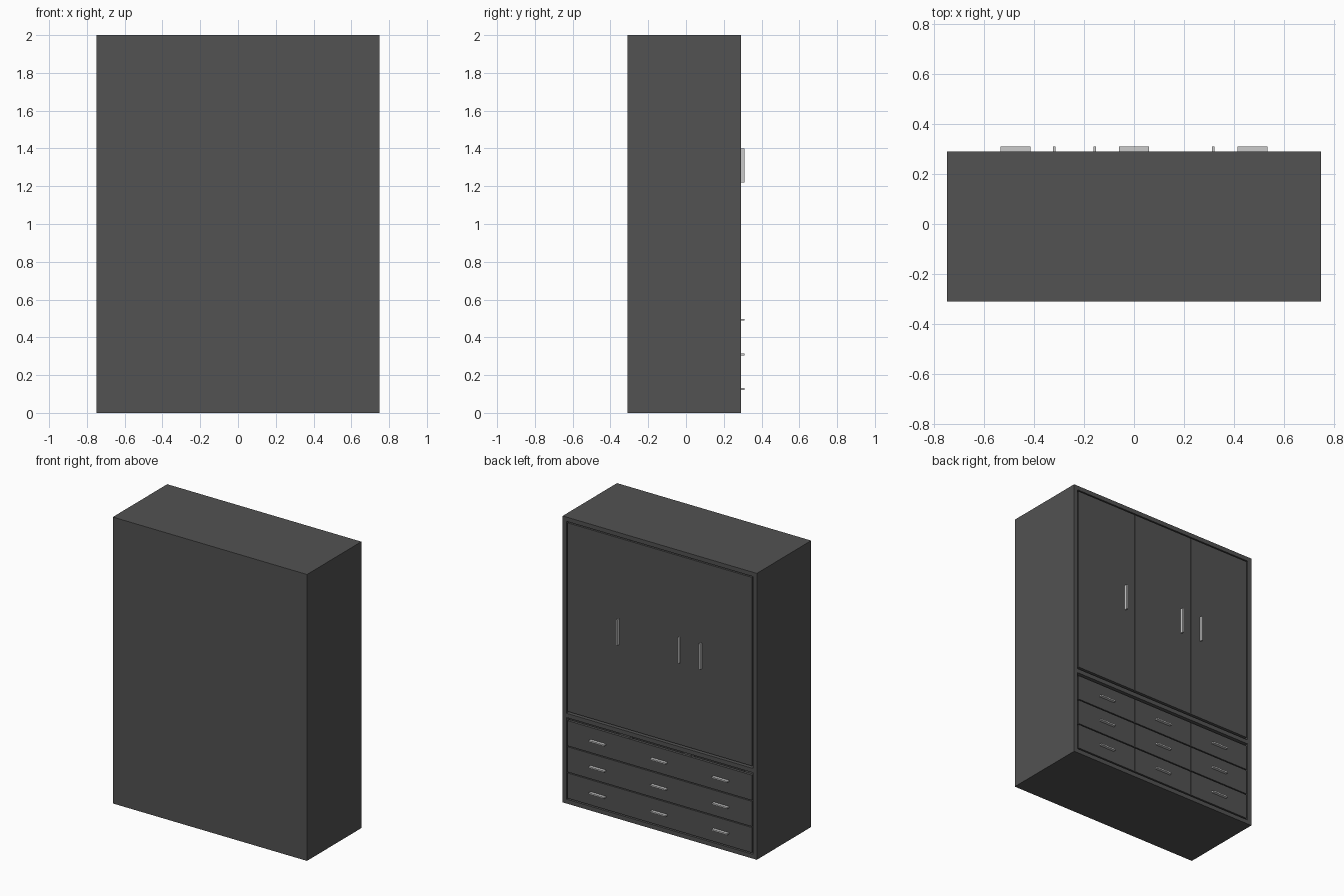
import bpy

if "Cube" in bpy.data.objects:
    bpy.data.objects.remove(bpy.data.objects["Cube"])

dark = bpy.data.materials.new("dark_panel")
dark.diffuse_color = (0.085, 0.085, 0.085, 1)
dark.use_nodes = True
dark.node_tree.nodes["Principled BSDF"].inputs["Base Color"].default_value = dark.diffuse_color


def box(name, x, y, z, mat=dark):
    """Box from (min, max) ranges on each axis."""
    bpy.ops.mesh.primitive_cube_add(size=1, location=[(a + b) / 2 for a, b in (x, y, z)])
    ob = bpy.context.object
    ob.name = name
    ob.scale = [b - a for a, b in (x, y, z)]
    bpy.ops.object.transform_apply(location=False, rotation=False, scale=True)
    if mat:
        ob.data.materials.append(mat)
    return ob


W, T = 0.75, 0.03                 # half width, board thickness
BACK, FRONT = -0.31, 0.29         # doors are on the +y side
IN = W - T
depth = (BACK, FRONT)
inner = (BACK + 0.02, FRONT)

# Carcass
for side, s in (("left", -1), ("right", 1)):
    box(f"{side}_side", sorted((s * IN, s * W)), depth, (0, 2))
box("top_board", (-IN, IN), depth, (2 - T, 2))
box("bottom_board", (-IN, IN), depth, (0, T))
box("back_panel", (-IN, IN), (BACK, BACK + 0.02), (T, 2 - T))
box("middle_shelf", (-IN, IN), inner, (0.60, 0.63))

# Upright dividers behind the doors and drawers
COL = 0.475
for i, x in enumerate((-COL / 2, COL / 2)):
    box(f"lower_divider_{i}", (x - 0.01, x + 0.01), (BACK + 0.02, FRONT - 0.025), (T, 0.60))
    box(f"upper_divider_{i}", (x - 0.01, x + 0.01), (BACK + 0.02, FRONT - 0.025), (0.63, 2 - T))

# Doors, drawer fronts and their bar handles
face = (FRONT - 0.02, FRONT)
bar = (FRONT, FRONT + 0.02)
GAP = 0.001
for c, (cx, hx) in enumerate(((-COL, -0.32), (0, -0.157), (COL, 0.317))):
    xr = (cx - COL / 2 + GAP, cx + COL / 2 - GAP)
    box(f"door_{c}", xr, face, (0.645, 1.962))
    box(f"door_handle_{c}", (hx - 0.005, hx + 0.005), bar, (1.22, 1.40), None)
    for r in range(3):
        z = 0.127 + 0.183 * r
        box(f"drawer_front_{c}_{r}", xr, face, (z - 0.088, z + 0.088))
        box(f"drawer_handle_{c}_{r}", (cx - 0.06, cx + 0.06), bar, (z - 0.005, z + 0.005), None)
